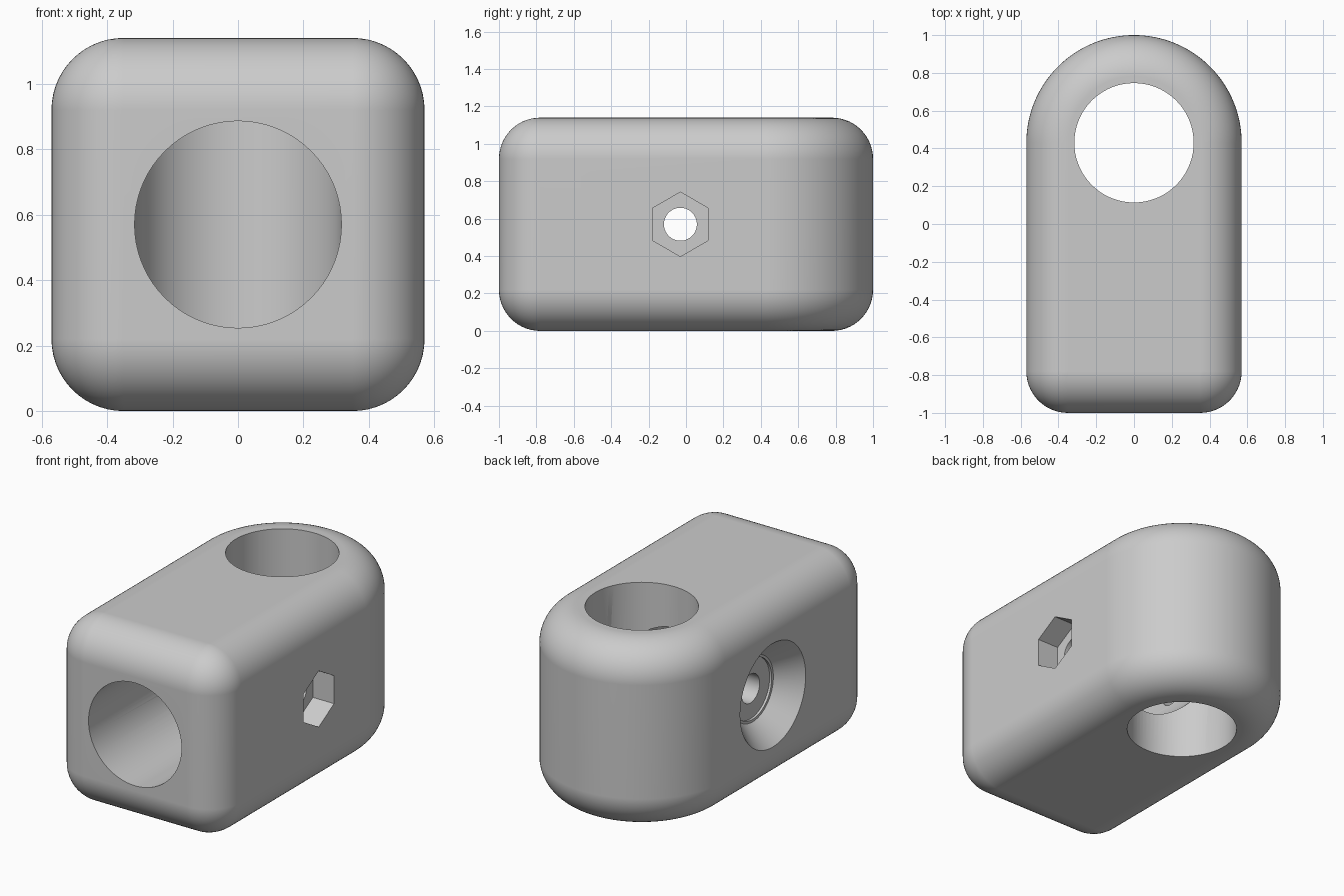
import bpy, bmesh, math
from mathutils import Matrix, Vector

if "Cube" in bpy.data.objects:
    bpy.data.objects.remove(bpy.data.objects["Cube"])

HALF, HEIGHT = 0.57, 1.14      # half width, full height
FILLET = 0.22                  # rounding of every outer edge
BORE = 0.316                   # radius of both large bores
MID = HEIGHT / 2
BACK = 1 - HALF                # centre of the round back end
BOLT_Y = -0.03

grey = bpy.data.materials.new("plain grey")
grey.use_nodes = True
colour = (0.6, 0.6, 0.6, 1)
grey.diffuse_color = colour
grey.node_tree.nodes["Principled BSDF"].inputs["Base Color"].default_value = colour


def make_object(name, bm):
    bmesh.ops.recalc_face_normals(bm, faces=bm.faces[:])
    mesh = bpy.data.meshes.new(name)
    bm.to_mesh(mesh)
    bm.free()
    mesh.materials.append(grey)
    obj = bpy.data.objects.new(name, mesh)
    bpy.context.collection.objects.link(obj)
    return obj


def arc(cx, cy, radius, start, end, steps):
    angles = [math.radians(start + (end - start) * i / steps) for i in range(steps + 1)]
    return [(cx + radius * math.cos(a), cy + radius * math.sin(a)) for a in angles]


def outline(inset):
    """Plan with a round back and two rounded front corners, shrunk by inset."""
    r, cx, cy = FILLET - inset, HALF - FILLET, FILLET - 1
    return (arc(0, BACK, HALF - inset, 0, 180, 64)
            + arc(-cx, cy, r, 180, 270, 14) + arc(cx, cy, r, 270, 360, 14))


def loft(bm, rings):
    loops = [[bm.verts.new(p) for p in ring] for ring in rings]
    n = len(loops[0])
    for low, high in zip(loops, loops[1:]):
        for i in range(n):
            j = (i + 1) % n
            bm.faces.new((low[i], low[j], high[j], high[i]))
    bm.faces.new(loops[0][::-1])
    bm.faces.new(loops[-1])
    bmesh.ops.remove_doubles(bm, verts=bm.verts[:], dist=1e-5)


def cutter(name, origin, axis, stations, sides=72, turn=0):
    """Turned solid along axis; stations are (distance, radius)."""
    place = Matrix.Translation(origin) @ Vector(axis).to_track_quat("Z", "Y").to_matrix().to_4x4()
    rings = [[place @ Vector((x, y, d)) for x, y in arc(0, 0, r, turn, turn + 360, sides)[:-1]]
             for d, r in stations]
    bm = bmesh.new()
    loft(bm, rings)
    obj = make_object(name, bm)
    obj.hide_render = True
    return obj


# Rounded body
steps = 14
levels = []
for i in range(steps + 1):
    a = math.pi / 2 * i / steps
    levels.append((FILLET * (1 - math.sin(a)), FILLET * (1 - math.cos(a))))
levels += [(inset, HEIGHT - z) for inset, z in reversed(levels)]
bm = bmesh.new()
loft(bm, [[(x, y, z) for x, y in outline(inset)] for inset, z in levels])
body = make_object("clamp_body", bm)

# Bores, bolt hole, nut pocket and countersunk screw seat
cutters = [
    cutter("vertical_bore", (0, BACK, -0.1), (0, 0, 1), [(0, BORE), (HEIGHT + 0.2, BORE)]),
    cutter("front_bore", (0, -1.1, MID), (0, 1, 0), [(0, BORE), (1.1 + BACK - 0.01, BORE)]),
    cutter("bolt_hole", (-0.7, BOLT_Y, MID), (1, 0, 0), [(0, 0.088), (1.4, 0.088)]),
    cutter("screw_seat", (-HALF, BOLT_Y, MID), (1, 0, 0),
           [(-0.05, 0.362), (0, 0.318), (0.137, 0.2), (0.138, 0.185), (0.152, 0.185)]),
]

# Hexagonal pocket with its points up and down
bm = bmesh.new()
hexagon = arc(BOLT_Y, MID, 0.172, 90, 450, 6)[:-1]
loft(bm, [[(x, y, z) for y, z in hexagon] for x in (HALF - 0.144, HALF + 0.1)])
pocket = make_object("nut_pocket", bm)
pocket.hide_render = True
cutters.append(pocket)

bpy.ops.object.select_all(action="DESELECT")
bpy.context.view_layer.objects.active = body
body.select_set(True)
for tool in cutters:
    cut = body.modifiers.new(tool.name, "BOOLEAN")
    cut.operation = "DIFFERENCE"
    cut.solver = "EXACT"
    cut.object = tool
    bpy.ops.object.modifier_apply(modifier=cut.name)
    bpy.data.objects.remove(tool)

# Smooth rounding with crisp hole rims
bpy.ops.object.shade_smooth_by_angle(angle=math.radians(25))
weighted = body.modifiers.new("weighted_normals", "WEIGHTED_NORMAL")
weighted.keep_sharp = True
